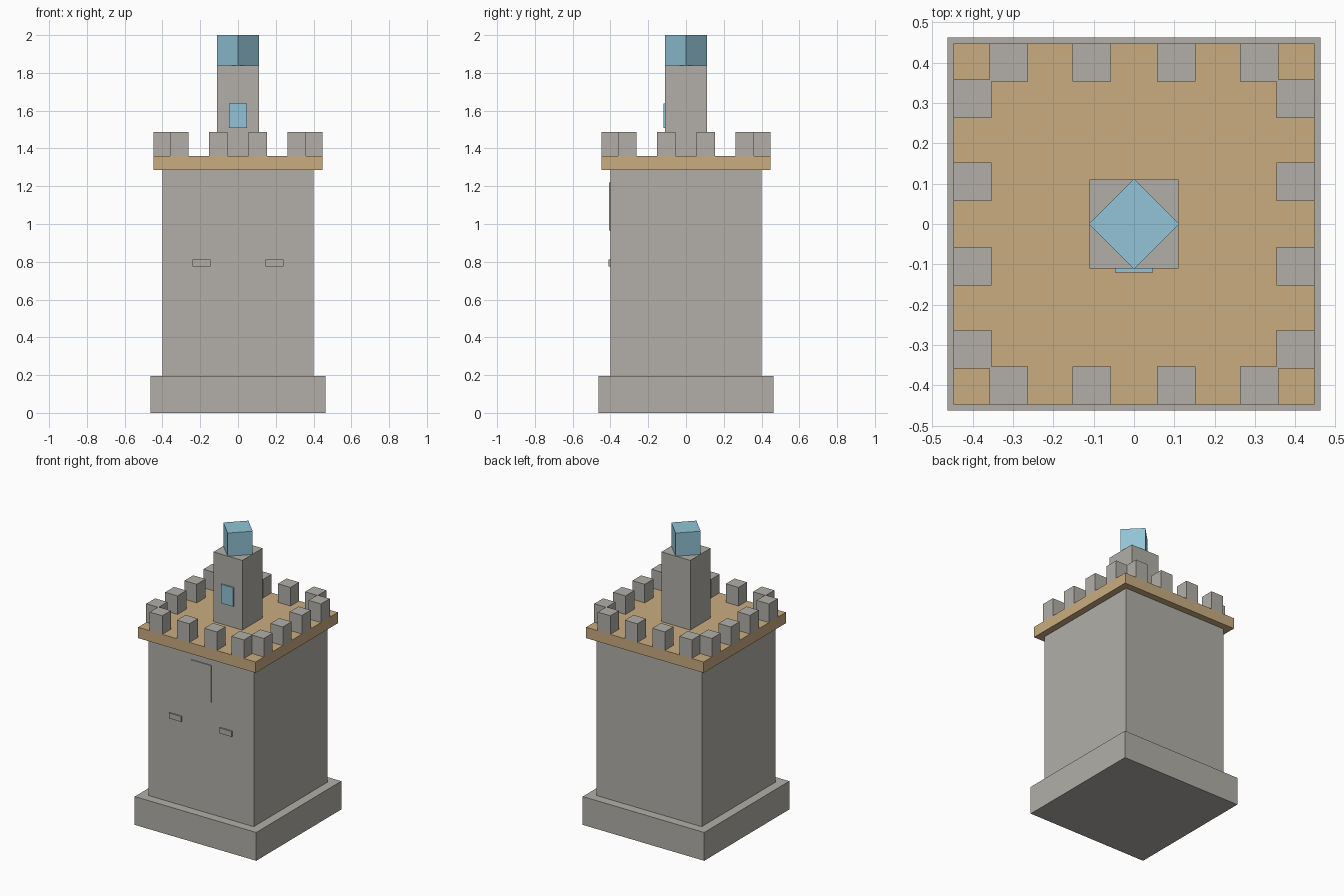
import bpy
import math

if "Cube" in bpy.data.objects:
    bpy.data.objects.remove(bpy.data.objects["Cube"])


def material(name, rgb):
    # sRGB 0-255 to linear diffuse colour
    m = bpy.data.materials.new(name)
    lin = [((c / 255 + 0.055) / 1.055) ** 2.4 for c in rgb]
    m.diffuse_color = (*lin, 1)
    m.use_nodes = True
    m.node_tree.nodes["Principled BSDF"].inputs["Base Color"].default_value = m.diffuse_color
    return m


STONE = material("grey stone", (178, 175, 168))
WOOD = material("tan wood", (202, 172, 128))
GLASS = material("pale blue", (146, 196, 215))


def box(name, mat, x, y, z, turn=0):
    """Box from (min, max) ranges on each axis, optionally turned about z."""
    centre = [(a + b) / 2 for a, b in (x, y, z)]
    bpy.ops.mesh.primitive_cube_add(size=1, location=centre, rotation=(0, 0, turn))
    ob = bpy.context.object
    ob.name = name
    ob.scale = [b - a for a, b in (x, y, z)]
    bpy.ops.object.transform_apply(location=False, rotation=True, scale=True)
    ob.data.materials.append(mat)
    return ob


def block(name, mat, half, z, turn=0):
    """Square block centred on the tower axis."""
    return box(name, mat, (-half, half), (-half, half), z, turn)


# Main tower
block("plinth", STONE, 0.463, (0, 0.195))
block("tower_body", STONE, 0.401, (0.195, 1.285))
block("roof_platform", WOOD, 0.448, (1.285, 1.36))

# Battlements: four merlons along each edge
for side in (-1, 1):
    edge = sorted((side * 0.354, side * 0.448))
    for c in (-0.311, -0.1045, 0.1045, 0.311):
        along = (c - 0.048, c + 0.048)
        box("merlon_front_back", STONE, along, edge, (1.36, 1.488))
        box("merlon_side", STONE, edge, along, (1.36, 1.488))

# Turret with its window and turned cap
block("turret", STONE, 0.11, (1.36, 1.84))
box("turret_window", GLASS, (-0.047, 0.047), (-0.12, -0.105), (1.508, 1.638))
block("turret_cap", GLASS, 0.0792, (1.84, 2.0), math.radians(45))

# Raised details on the front wall
box("front_panel", STONE, (-0.078, 0.078), (-0.407, -0.395), (0.965, 1.22))
for s in (-1, 1):
    box("front_ledge", STONE, sorted((s * 0.145, s * 0.24)), (-0.411, -0.395), (0.774, 0.811))
